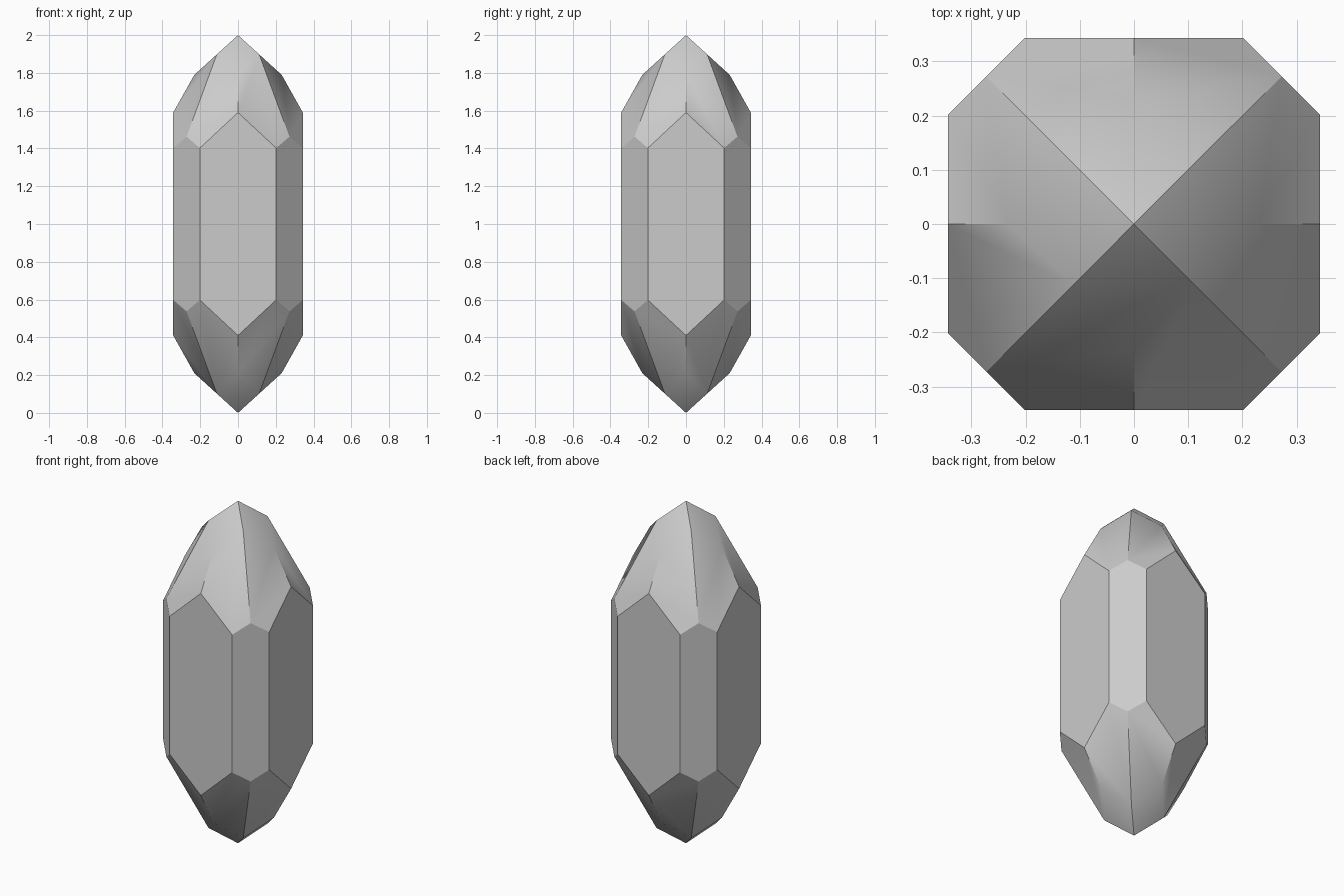
import bpy, bmesh
from mathutils import Vector

default = bpy.data.objects.get("Cube")
if default:
    bpy.data.objects.remove(default, do_unlink=True)

HALF_WIDTH = 0.343   # distance of the four broad sides
CORNER = 0.545       # x + y on the narrow corner sides
SHOULDER = 0.59      # height of the shoulder peaks above the middle

# Stone colour
stone = bpy.data.materials.new("grey_stone")
stone.use_nodes = True
colour = (0.6, 0.6, 0.6, 1)
stone.diffuse_color = colour
stone.node_tree.nodes["Principled BSDF"].inputs["Base Color"].default_value = colour

# Square blank to be cut into a gem
bm = bmesh.new()
bmesh.ops.create_cube(bm, size=2)
bmesh.ops.scale(bm, vec=(HALF_WIDTH, HALF_WIDTH, 1.2), verts=bm.verts)


def cut(point, normal):
    """Slice away everything beyond a plane and cap the cut."""
    geom = bm.verts[:] + bm.edges[:] + bm.faces[:]
    res = bmesh.ops.bisect_plane(bm, geom=geom, dist=1e-5, plane_co=point,
                                 plane_no=normal, clear_outer=True)
    edges = [e for e in res["geom_cut"] if isinstance(e, bmesh.types.BMEdge)]
    if len(edges) > 2:
        bmesh.ops.contextual_create(bm, geom=edges)


# Narrow corner sides
for sx in (-1, 1):
    for sy in (-1, 1):
        cut(Vector((sx * CORNER / 2, sy * CORNER / 2, 0)), Vector((sx, sy, 0)))

# Slanted facets, two above each broad side, and the four tip facets at each end
for end in (-1, 1):
    for out, side in (((1, 0), (0, 1)), ((0, 1), (-1, 0)),
                      ((-1, 0), (0, -1)), ((0, -1), (1, 0))):
        out, side = Vector((*out, 0)), Vector((*side, 0))
        up = Vector((0, 0, end))
        for s in (-1, 1):
            cut(out * HALF_WIDTH + up * SHOULDER, out * 1.786 + side * s * 0.93 + up)
        cut(up, out * 0.91 + up)

bmesh.ops.remove_doubles(bm, verts=bm.verts, dist=1e-4)
bmesh.ops.recalc_face_normals(bm, faces=bm.faces)

# Crisp edges everywhere except between tip facets and the slants below them
for face in bm.faces:
    face.smooth = True
for edge in bm.edges:
    low, high = sorted(abs(f.normal.z) for f in edge.link_faces)
    edge.smooth = 0.3 < low < 0.6 < high

bmesh.ops.translate(bm, vec=(0, 0, 1), verts=bm.verts)
mesh = bpy.data.meshes.new("crystal")
bm.to_mesh(mesh)
bm.free()
mesh.materials.append(stone)
crystal = bpy.data.objects.new("crystal", mesh)
bpy.context.collection.objects.link(crystal)
